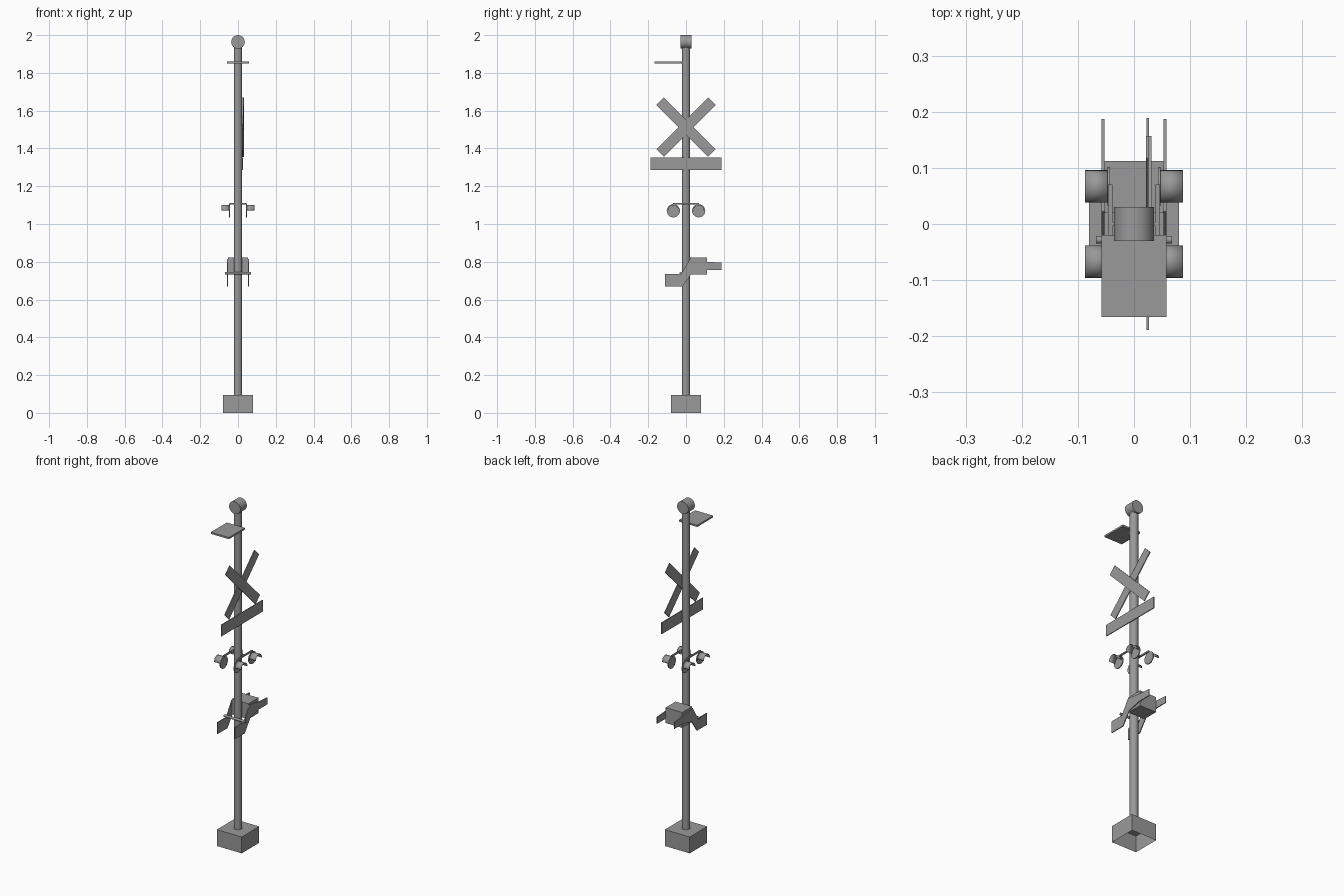
import bpy, bmesh, math
from mathutils import Matrix, Vector

cube = bpy.data.objects.get("Cube")
if cube:
    bpy.data.objects.remove(cube, do_unlink=True)

GREY = (0.32, 0.32, 0.32, 1)
mat = bpy.data.materials.new("plain grey")
mat.use_nodes = True
mat.diffuse_color = GREY
mat.node_tree.nodes["Principled BSDF"].inputs["Base Color"].default_value = GREY


def finish(name, bm, smooth=False):
    bmesh.ops.recalc_face_normals(bm, faces=bm.faces)
    mesh = bpy.data.meshes.new(name)
    bm.to_mesh(mesh)
    bm.free()
    mesh.materials.append(mat)
    ob = bpy.data.objects.new(name, mesh)
    bpy.context.collection.objects.link(ob)
    if smooth:
        bpy.ops.object.select_all(action='DESELECT')
        ob.select_set(True)
        bpy.context.view_layer.objects.active = ob
        bpy.ops.object.shade_smooth_by_angle(angle=math.radians(35))
    return ob


def box(name, low, high, tilt=0, open_bottom=False):
    low, high = Vector(low), Vector(high)
    bm = bmesh.new()
    bmesh.ops.create_cube(bm, size=1)
    bmesh.ops.scale(bm, vec=high - low, verts=bm.verts)
    if open_bottom:
        bmesh.ops.delete(bm, geom=[f for f in bm.faces if f.normal.z < -0.9], context='FACES')
    move = Matrix.Translation((low + high) / 2) @ Matrix.Rotation(math.radians(tilt), 4, 'X')
    bmesh.ops.transform(bm, matrix=move, verts=bm.verts)
    return finish(name, bm)


def cylinder(name, center, radius, length, axis='Z', sides=24):
    turn = {'X': Matrix.Rotation(math.pi / 2, 4, 'Y'),
            'Y': Matrix.Rotation(math.pi / 2, 4, 'X'),
            'Z': Matrix.Identity(4)}[axis]
    bm = bmesh.new()
    bmesh.ops.create_cone(bm, cap_ends=True, segments=sides, radius1=radius,
                          radius2=radius, depth=length,
                          matrix=Matrix.Translation(center) @ turn)
    return finish(name, bm, True)


def side_plate(name, outline, x0, x1):
    bm = bmesh.new()
    face = bm.faces.new([bm.verts.new((x0, y, z)) for y, z in outline])
    moved = bmesh.ops.extrude_face_region(bm, geom=[face])["geom"]
    bmesh.ops.translate(bm, vec=(x1 - x0, 0, 0),
                        verts=[v for v in moved if isinstance(v, bmesh.types.BMVert)])
    return finish(name, bm)


def hood(name, x0, x1, y, z, radius, steps=12):
    # open half tube over the lamp, thickened inwards
    bm = bmesh.new()
    rows = []
    for i in range(steps + 1):
        a = math.pi * i / steps
        rows.append([bm.verts.new((x, y + radius * math.cos(a), z + radius * math.sin(a)))
                     for x in (x0, x1)])
    for a, b in zip(rows, rows[1:]):
        bm.faces.new((a[0], a[1], b[1], b[0]))
    ob = finish(name, bm, True)
    mod = ob.modifiers.new("thickness", 'SOLIDIFY')
    mod.thickness = 0.002
    mod.offset = 0


# Foundation, mast and bell
box("foundation", (-.08, -.08, 0), (.08, .08, .095), open_bottom=True)
cylinder("mast", (0, 0, 1.02), .022, 1.86)
cylinder("bell", (0, 0, 1.964), .036, .06, 'Y')

# Flat bracket plate near the top
box("top_plate", (-.058, -.166, 1.849), (.058, -.02, 1.859))

# Crossed boards and the sign below
box("cross_board_back", (.021, -.194, 1.485), (.026, .194, 1.541), tilt=45)
box("cross_board_front", (.026, -.194, 1.485), (.031, .194, 1.541), tilt=-45)
box("lower_sign", (.022, -.189, 1.286), (.027, .189, 1.352))

# Lamp frame and four hooded lamps
box("lamp_crossbar", (-.046, -.004, 1.104), (.046, .004, 1.112))
for s, side in ((1, "left"), (-1, "right")):
    box(f"lamp_arm_{side}", (s * .042 - .004, -.07, 1.104), (s * .042 + .004, .07, 1.112))
    for t, end in ((-1, "front"), (1, "back")):
        y = t * .067
        cylinder(f"lamp_disc_{end}_{side}", (s * .045, y, 1.07), .035, .005, 'X')
        hood(f"lamp_hood_{end}_{side}", s * .045, s * .087, y, 1.072, .028)

# Gate mechanism: housing, shaft and two cranked side plates
box("gate_housing", (-.053, .02, .733), (.053, .112, .822))
cylinder("gate_shaft", (0, -.028, .74), .007, .136, 'X', 12)
crank = [(-.11, .668), (-.11, .735), (-.027, .735), (.022, .815), (.11, .80),
         (.187, .795), (.187, .757), (.11, .757), (.03, .738), (-.02, .668)]
for s, side in ((1, "left"), (-1, "right")):
    side_plate(f"gate_crank_{side}", crank, s * .053, s * .058)
